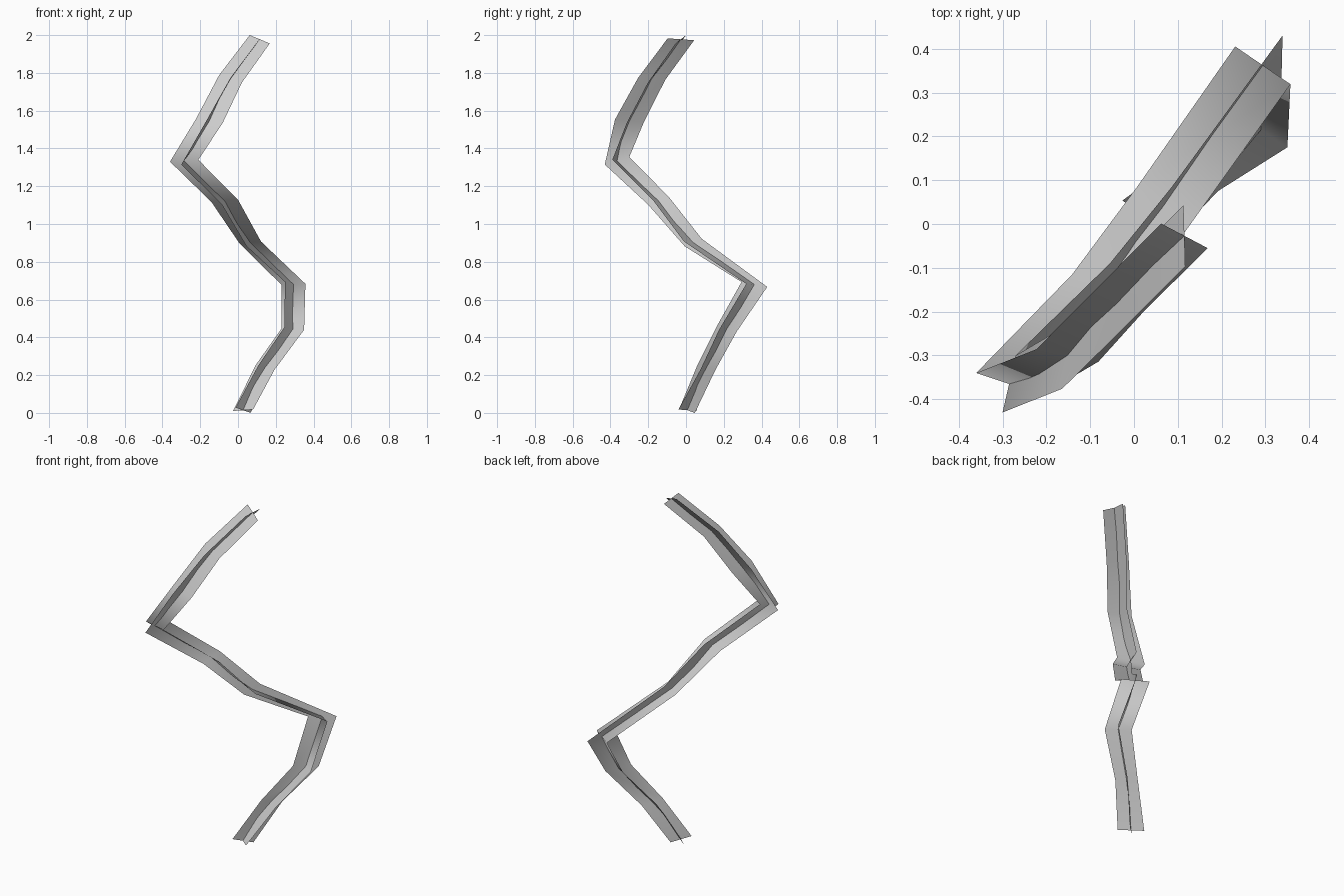
import bpy
from mathutils import Vector

# Stations along the zigzag: centre, half-width of ribbon A, half-width of ribbon B
stations = [
    ((0.027, 0.007, 0.014), (-0.053, 0.047, -0.004), (0.04, 0.04, -0.014)),
    ((0.143, 0.108, 0.24), (-0.05, 0.032, 0.012), (0.035, 0.048, -0.012)),
    ((0.29, 0.215, 0.443), (-0.06, 0.04, 0.003), (0.045, 0.055, -0.01)),
    ((0.294, 0.362, 0.68), (-0.063, 0.043, -0.003), (0.045, 0.068, -0.013)),
    ((0.065, 0.038, 0.902), (-0.057, 0.048, -0.005), (0.02, 0.045, 0.02)),
    ((-0.07, -0.145, 1.122), (-0.071, 0.03, -0.005), (0.015, 0.055, 0.02)),
    ((-0.285, -0.365, 1.335), (-0.075, 0.025, -0.005), (0.015, 0.065, 0.02)),
    ((-0.152, -0.3, 1.545), (-0.071, 0.014, 0.01), (0.012, 0.076, -0.008)),
    ((-0.04, -0.182, 1.768), (-0.06, 0.02, 0.02), (0.0, 0.072, -0.005)),
    ((0.115, -0.027, 1.978), (-0.053, 0.028, 0.022), (-0.002, 0.07, -0.005)),
]


def ribbon(name, which):
    verts = []
    for s in stations:
        c, h = Vector(s[0]), Vector(s[which])
        verts += [c - h, c + h]
    faces = [(i, i + 1, i + 3, i + 2) for i in range(0, len(verts) - 2, 2)]
    mesh = bpy.data.meshes.new(name)
    mesh.from_pydata(verts, [], faces)
    for p in mesh.polygons:
        p.use_smooth = True
    obj = bpy.data.objects.new(name, mesh)
    bpy.context.collection.objects.link(obj)


# Two crossed flat strips form the bolt
ribbon("bolt_strip_wide", 1)
ribbon("bolt_strip_cross", 2)
